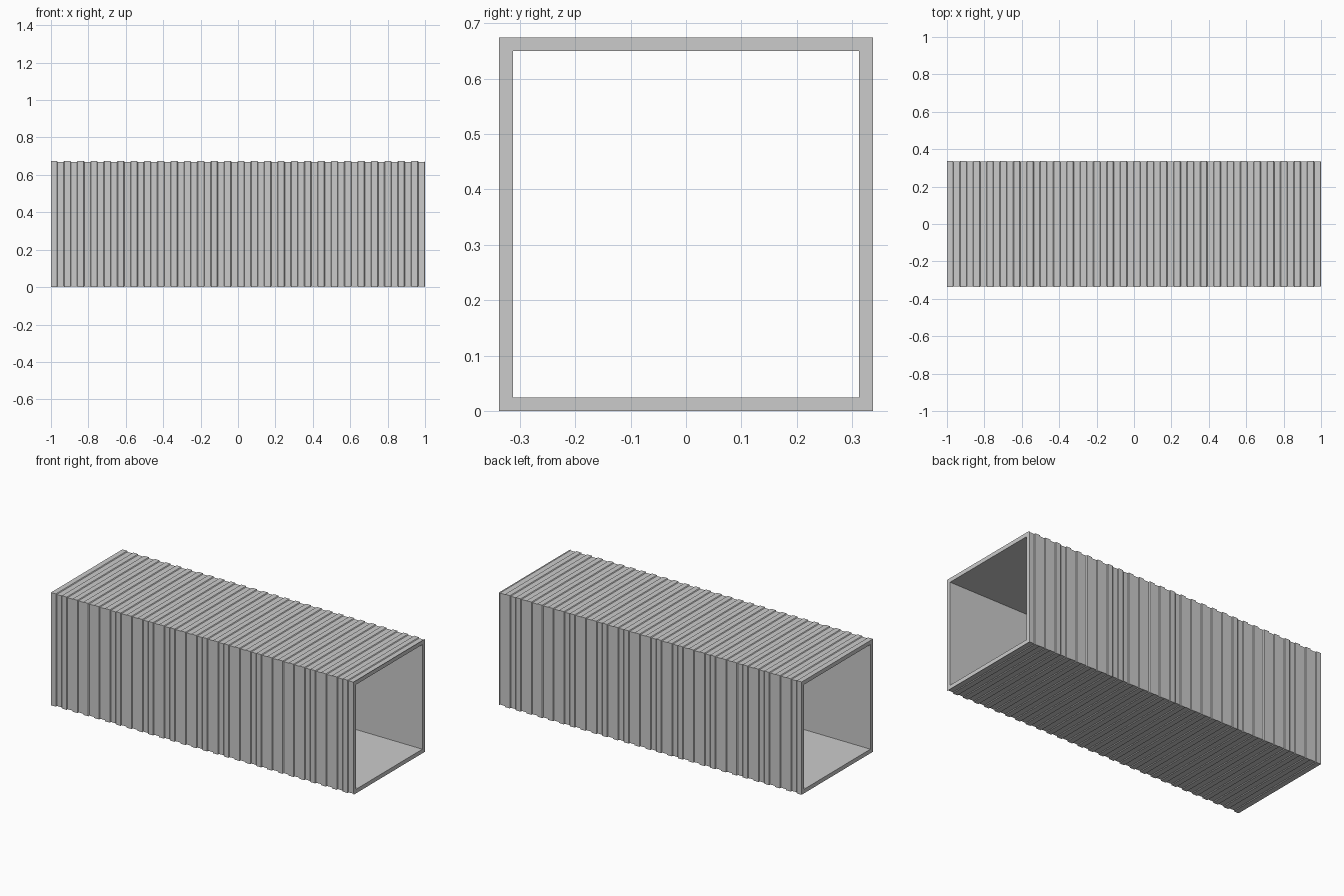
import bpy, bmesh

if "Cube" in bpy.data.objects:
    bpy.data.objects.remove(bpy.data.objects["Cube"])

RINGS = 28                      # corrugations along the length
PITCH = 2 / RINGS
HI, LO, INNER = 0.337, 0.333, 0.3125
SLOPE = 0.004

# outer corrugated profile: (x, half width)
profile = []
for i in range(RINGS):
    x = -1 + i * PITCH
    profile += [(x, HI), (x + PITCH / 2 - SLOPE, HI),
                (x + PITCH / 2, LO), (x + PITCH - SLOPE, LO)]
profile.append((1, HI))
# inner skin, walked back to close the section
profile += [(1 - i * 0.1, INNER) for i in range(21)]

# sweep the wall section around the four corners of the square
bm = bmesh.new()
loops = [[bm.verts.new((x, sy * h, 0.337 + sz * h)) for sy, sz in
          ((-1, -1), (1, -1), (1, 1), (-1, 1))] for x, h in profile]
for a, b in zip(loops, loops[1:] + loops[:1]):
    for k in range(4):
        n = (k + 1) % 4
        bm.faces.new((a[k], a[n], b[n], b[k]))
bmesh.ops.recalc_face_normals(bm, faces=bm.faces)
mesh = bpy.data.meshes.new("corrugated_square_duct")
bm.to_mesh(mesh)
bm.free()
bpy.context.collection.objects.link(bpy.data.objects.new("corrugated_square_duct", mesh))
